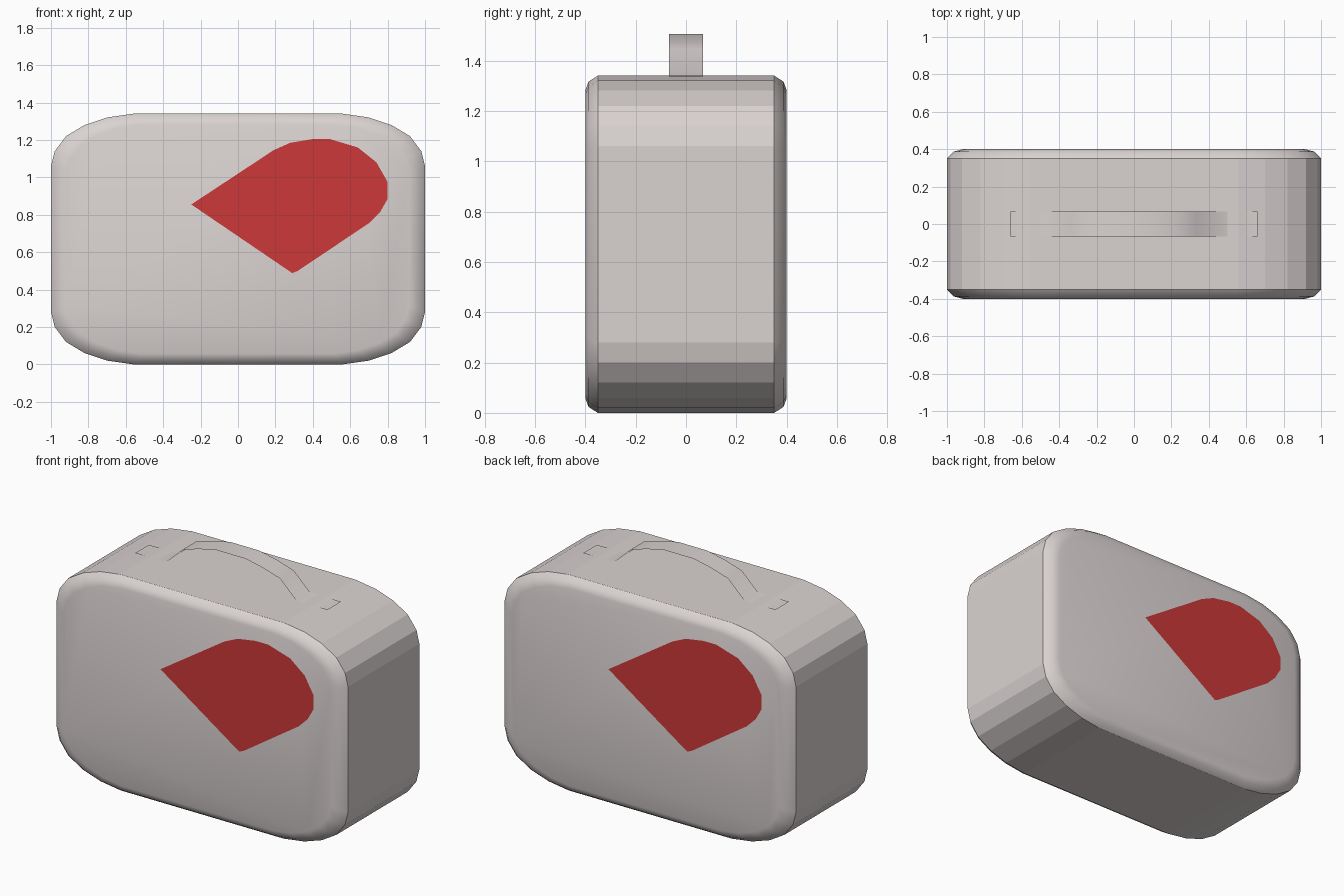
import bpy, bmesh

if "Cube" in bpy.data.objects:
    bpy.data.objects.remove(bpy.data.objects["Cube"])


def material(name, rgb):
    m = bpy.data.materials.new(name)
    m.diffuse_color = (*rgb, 1)
    m.use_nodes = True
    m.node_tree.nodes["Principled BSDF"].inputs["Base Color"].default_value = m.diffuse_color
    return m


shell_grey = material("warm_light_grey", (0.70, 0.65, 0.64))
patch_red = material("red", (0.61, 0.04, 0.04))


def add_object(name, bm, mat):
    me = bpy.data.meshes.new(name)
    bm.to_mesh(me)
    bm.free()
    me.materials.append(mat)
    ob = bpy.data.objects.new(name, me)
    bpy.context.collection.objects.link(ob)
    return ob


# Case body: rounded outline lofted through depth, shrinking at front and back
MID = 0.67
corner = [(0.56, 0.67), (0.70, 0.65), (0.82, 0.61), (0.92, 0.55), (0.98, 0.47), (1.0, 0.39)]
right = corner + [(x, -z) for x, z in reversed(corner)]
outline = right + [(-x, z) for x, z in reversed(right)]
layers = [(-0.40, 0.915), (-0.387, 0.965), (-0.35, 1), (0.35, 1), (0.387, 0.965), (0.40, 0.915)]

bm = bmesh.new()
rings = [[bm.verts.new((x * s, y, MID + z * s)) for x, z in outline] for y, s in layers]
n = len(outline)
for a, b in zip(rings, rings[1:]):
    for i in range(n):
        j = (i + 1) % n
        bm.faces.new((a[i], a[j], b[j], b[i]))
bm.faces.new(rings[0])
bm.faces.new(rings[-1])
bmesh.ops.recalc_face_normals(bm, faces=bm.faces)
for f in bm.faces:
    f.smooth = True
# Crisp seams where the side band meets the rounded rims
for e in bm.edges:
    if all(abs(abs(v.co.y) - 0.35) < 1e-4 for v in e.verts) and e.calc_length() < 1.2:
        e.smooth = False
add_object("case_body", bm, shell_grey)

# Carry handle: thin strap with flat tabs at its ends
half = [(0.10, 1.505), (0.22, 1.48), (0.335, 1.445), (0.445, 1.341), (0.66, 1.337)]
path = [(-x, z) for x, z in reversed(half)] + half
bm = bmesh.new()
pairs = [(bm.verts.new((x, -0.067, z)), bm.verts.new((x, 0.067, z))) for x, z in path]
for (a, b), (c, d) in zip(pairs, pairs[1:]):
    bm.faces.new((a, c, d, b)).smooth = True
add_object("carry_handle", bm, shell_grey)

# Red painted patches: one on the front, the same turned half round on the back
patch = [(-0.25, 0.855), (-0.06, 0.98), (0.19, 1.145), (0.28, 1.185), (0.40, 1.205),
         (0.49, 1.205), (0.64, 1.16), (0.74, 1.08), (0.80, 0.975), (0.80, 0.885),
         (0.76, 0.815), (0.70, 0.755), (0.32, 0.50), (0.29, 0.488)]
for name, s in (("front_patch", 1), ("back_patch", -1)):
    bm = bmesh.new()
    bm.faces.new([bm.verts.new((x * s, -0.403 * s, z)) for x, z in reversed(patch)])
    bm.normal_update()
    for f in bm.faces:
        if f.normal.y * s > 0:
            f.normal_flip()
    add_object(name, bm, patch_red)
